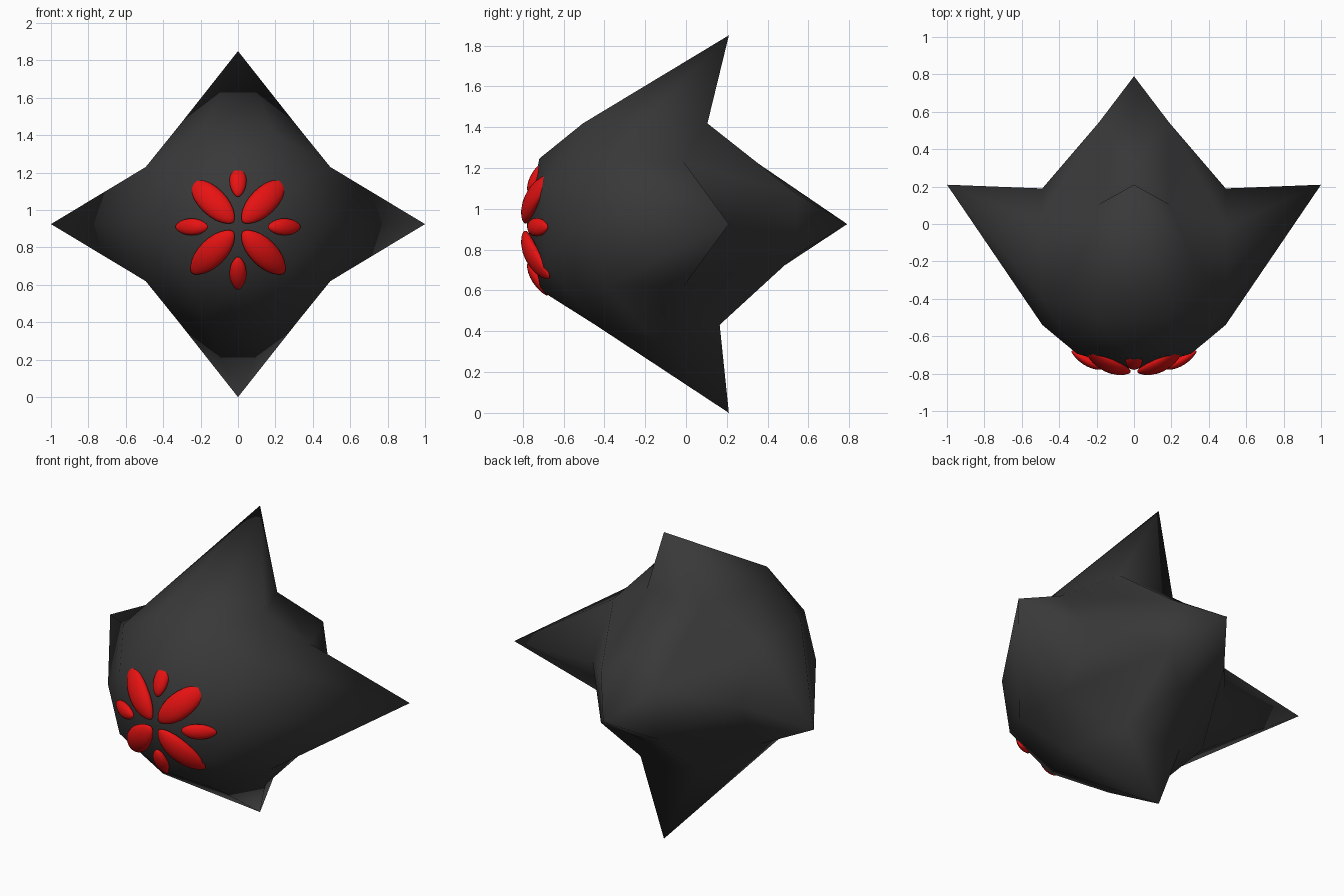
import bpy, bmesh, math
from mathutils import Vector

cube = bpy.data.objects.get("Cube")
if cube:
    bpy.data.objects.remove(cube, do_unlink=True)


def material(name, rgb):
    m = bpy.data.materials.new(name)
    m.use_nodes = True
    m.diffuse_color = (*rgb, 1)
    bsdf = m.node_tree.nodes["Principled BSDF"]
    bsdf.inputs["Base Color"].default_value = (*rgb, 1)
    bsdf.inputs["Roughness"].default_value = 0.6
    return m


charcoal = material("charcoal", (0.04, 0.04, 0.04))
red = material("red", (0.8, 0.006, 0.006))


def finish(bm, name, mat):
    bmesh.ops.recalc_face_normals(bm, faces=bm.faces)
    for f in bm.faces:
        f.smooth = True
    me = bpy.data.meshes.new(name)
    bm.to_mesh(me)
    bm.free()
    me.materials.append(mat)
    ob = bpy.data.objects.new(name, me)
    bpy.context.collection.objects.link(ob)
    return ob


# Spiked body: a once-divided icosahedron whose axis points are pulled into spikes
PHI = (1 + 5 ** 0.5) / 2
CENTRE = Vector((0, -0.2, 0.925))
RADIUS = 0.61


def ball_points():
    signs = (-1, 1)
    corners = []
    for a in signs:
        for b in signs:
            p = (a, 0, b * PHI)
            corners += [Vector((p[k % 3], p[(k + 1) % 3], p[(k + 2) % 3])) for k in range(3)]
    mids = [(p + q) / 2 for i, p in enumerate(corners) for q in corners[:i]
            if (p - q).length < 2.1]
    return [p.normalized() for p in corners + mids]


def place(d):
    x, y, z = d
    side = math.copysign(1, x)
    up = math.copysign(1, z)
    if abs(x) > 0.99:                        # side spikes
        return Vector((side, 0.21, 0.925))
    if abs(z) > 0.99:                        # top and bottom spikes
        return Vector((0, 0.21, 0.925 + 0.925 * up))
    if y > 0.99:                             # back spike
        return Vector((0, 0.79, 0.925))
    if y < -0.99:                            # blunt front
        return Vector((0, -0.78, 0.925))
    p = CENTRE + d * RADIUS
    if y > 0.8 and abs(x) > 0.4:             # base of the back spike
        p = Vector((0.19 * side, 0.54, 0.925 + 0.15 * up))
    elif y > 0.8 and z < 0:
        p += Vector((0, 0.06, 0.05))
    elif abs(x) > 0.84:                      # base of the side spikes
        p = Vector((0.49 * side, 0.19 if y > 0 else -0.54, 0.925))
    elif z < -0.8 and abs(y) > 0.4:          # base of the bottom spike
        p.y += 0.06
    return p


bm = bmesh.new()
for d in ball_points():
    bm.verts.new(d)
bmesh.ops.convex_hull(bm, input=bm.verts)
for v in bm.verts:
    v.co = place(v.co.normalized())
finish(bm, "spiked_body", charcoal)


# Petals: pointed lenses curved over the front
def petal(name, angle, start, end, width, thick):
    bm = bmesh.new()
    bmesh.ops.create_uvsphere(bm, u_segments=16, v_segments=12, radius=1)
    ca, sa = math.cos(angle), math.sin(angle)
    for v in bm.verts:
        along, across, out = v.co.z, v.co.x, v.co.y
        taper = 1 - 0.22 * abs(along) ** 3
        r = (start + end) / 2 + along * (end - start) / 2
        t = across * width / 2 * taper
        dome = -0.22 - math.sqrt(0.57 ** 2 - r * r - t * t)
        v.co = (r * ca - t * sa, dome + out * thick * taper, 0.91 + r * sa + t * ca)
    finish(bm, name, red)


for i in range(4):
    turn = i * math.pi / 2
    petal(f"small_petal_{i + 1}", turn, 0.16, 0.335, 0.09, 0.03)
    petal(f"large_petal_{i + 1}", turn + math.pi / 4, 0.035, 0.35, 0.145, 0.035)
